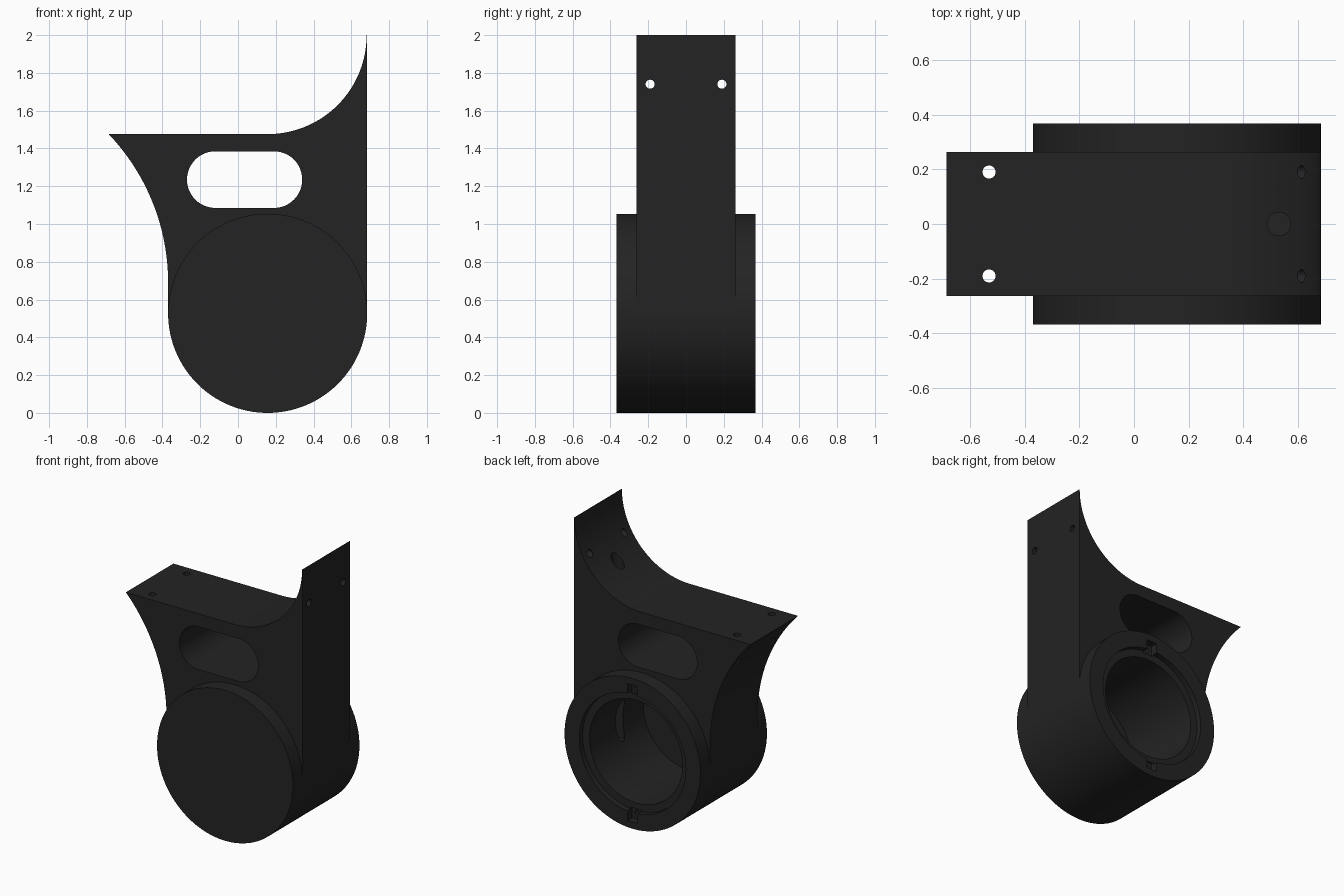
import bpy, bmesh, math
from mathutils import Vector, Matrix

if "Cube" in bpy.data.objects:
    bpy.data.objects.remove(bpy.data.objects["Cube"])

CX, CZ, R = 0.157, 0.527, 0.527      # barrel axis and radius
HALF = 0.263                         # bracket half depth

black = bpy.data.materials.new("matte black")
black.diffuse_color = (0.017, 0.017, 0.017, 1)
black.use_nodes = True
black.node_tree.nodes["Principled BSDF"].inputs["Base Color"].default_value = black.diffuse_color


def arc(cx, cz, r, a0, a1, n):
    return [(cx + r * math.cos(math.radians(a0 + (a1 - a0) * i / n)),
             cz + r * math.sin(math.radians(a0 + (a1 - a0) * i / n))) for i in range(n + 1)]


def extrude(name, pts, y0, y1):
    """Prism from an x-z outline between two depths."""
    bm = bmesh.new()
    face = bm.faces.new([bm.verts.new((x, y0, z)) for x, z in pts])
    out = bmesh.ops.extrude_face_region(bm, geom=[face])
    bmesh.ops.translate(bm, vec=(0, y1 - y0, 0),
                        verts=[v for v in out["geom"] if isinstance(v, bmesh.types.BMVert)])
    bmesh.ops.recalc_face_normals(bm, faces=bm.faces)
    return finish(name, bm)


def rod(name, start, end, r, n=32):
    """Cylinder between two points."""
    a, b = Vector(start), Vector(end)
    bm = bmesh.new()
    turn = (b - a).to_track_quat('Z', 'Y').to_matrix().to_4x4()
    bmesh.ops.create_cone(bm, cap_ends=True, segments=n, radius1=r, radius2=r,
                          depth=(b - a).length, matrix=Matrix.Translation((a + b) / 2) @ turn)
    return finish(name, bm)


def finish(name, bm):
    me = bpy.data.meshes.new(name)
    bm.to_mesh(me)
    bm.free()
    ob = bpy.data.objects.new(name, me)
    bpy.context.collection.objects.link(ob)
    me.materials.append(black)
    return ob


def combine(target, tool, op):
    bpy.context.view_layer.objects.active = target
    mod = target.modifiers.new(op.lower(), 'BOOLEAN')
    mod.operation, mod.solver, mod.object = op, 'EXACT', tool
    bpy.ops.object.modifier_apply(modifier=mod.name)
    bpy.data.objects.remove(tool)


# bracket: left flare, flat shelf, concave sweep up to the thin tip
z0, dx, top = 0.69, 0.315, 1.476
rise = top - z0
fr = (rise * rise + dx * dx) / (2 * dx)
sweep = math.degrees(math.asin(rise / fr))
outline = [(CX + R, CZ), (CX + R, 2.0)]
outline += arc(CX, 2.0, 0.524, 0, -90, 40)
outline += arc(CX - R - fr, z0, fr, sweep, 0, 32)
outline += [(CX - R, CZ)]
mount = extrude("bracket_with_barrel", outline, -HALF, HALF)

# barrel
combine(mount, extrude("barrel", arc(CX, CZ, R, 0, 360, 128)[:-1], -0.368, 0.368), 'UNION')

# blind bore and shallow rim recess, open at the back
combine(mount, extrude("bore", arc(CX, CZ, 0.36, 0, 360, 96)[:-1], -0.265, 0.5), 'DIFFERENCE')
combine(mount, extrude("rim_recess", arc(CX, CZ, 0.413, 0, 360, 96)[:-1], 0.33, 0.5), 'DIFFERENCE')

# rounded window through the bracket
window = arc(0.19, 1.235, 0.15, -90, 90, 24) + arc(-0.12, 1.235, 0.15, 90, 270, 24)
combine(mount, extrude("window", window, -0.5, 0.5), 'DIFFERENCE')

# cable channel from the sweep down into the bore
combine(mount, rod("cable_channel", (0.53, 0, 0.38), (0.53, 0, 2.1), 0.043), 'DIFFERENCE')

# paired screw holes in the shelf and in the upright wall
for s in (-1, 1):
    combine(mount, rod("shelf_hole", (-0.53, 0.19 * s, 1.1), (-0.53, 0.19 * s, 1.7), 0.024), 'DIFFERENCE')
    combine(mount, rod("wall_hole", (0.4, 0.19 * s, 1.74), (0.9, 0.19 * s, 1.74), 0.024), 'DIFFERENCE')
    # square nut pocket and screw hole on the back rim
    zc = CZ + 0.44 * s
    square = [(CX + a * 0.04, zc + b * 0.04) for a, b in ((-1, -1), (1, -1), (1, 1), (-1, 1))]
    combine(mount, extrude("nut_pocket", square, 0.315, 0.5), 'DIFFERENCE')
    combine(mount, rod("rim_screw_hole", (CX, 0.2, zc), (CX, 0.5, zc), 0.02, 24), 'DIFFERENCE')

# smooth curves, crisp edges
bpy.ops.object.select_all(action='DESELECT')
mount.select_set(True)
bpy.context.view_layer.objects.active = mount
bpy.ops.object.shade_smooth_by_angle(angle=math.radians(30))
